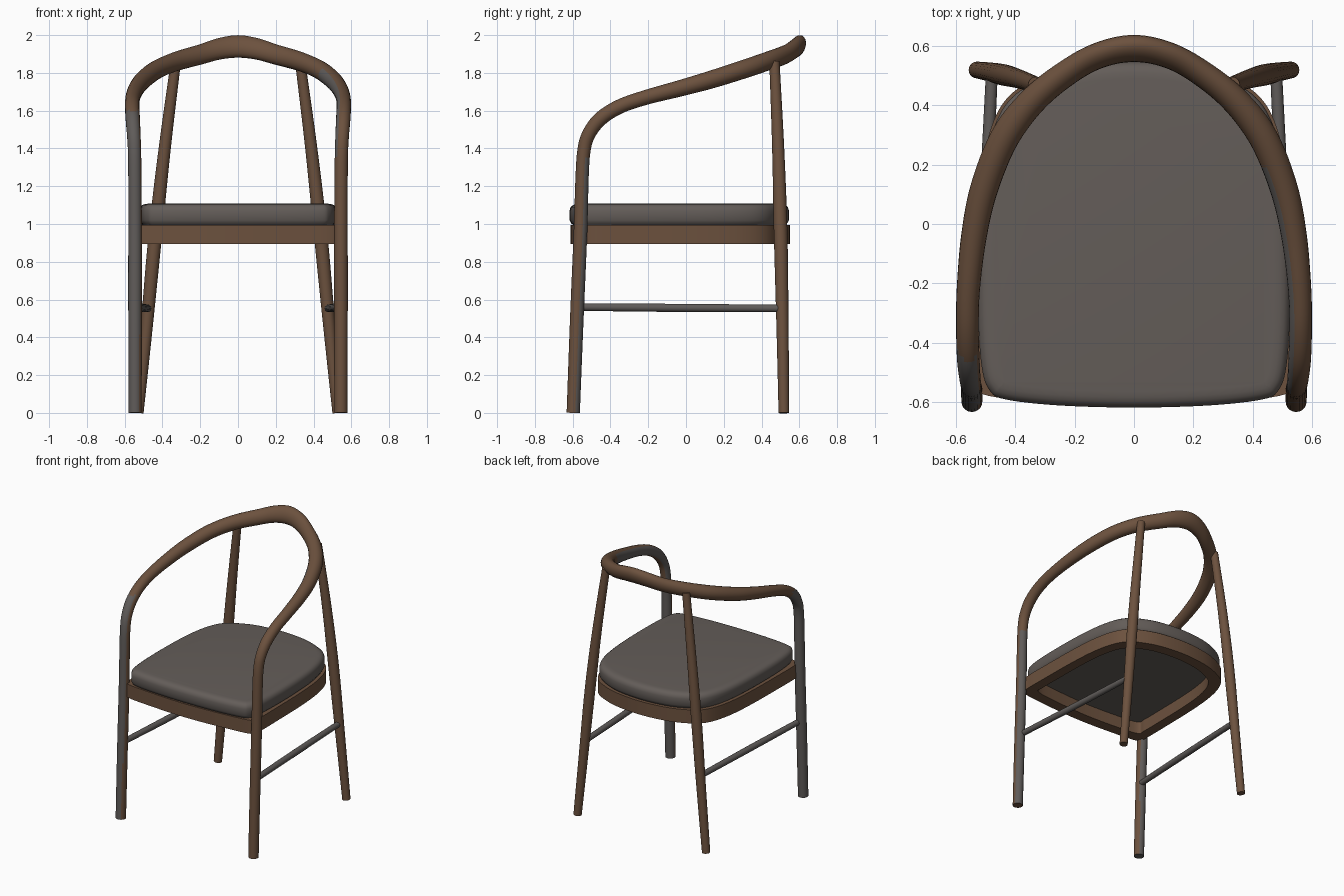
import bpy, bmesh, math
from mathutils import Vector

if "Cube" in bpy.data.objects:
    bpy.data.objects.remove(bpy.data.objects["Cube"])


def material(name, rgb):
    m = bpy.data.materials.new(name)
    m.diffuse_color = (*rgb, 1)
    m.use_nodes = True
    m.node_tree.nodes["Principled BSDF"].inputs["Base Color"].default_value = m.diffuse_color
    return m


WOOD = material("brown wood", (0.15, 0.083, 0.048))
GREY = material("grey wood", (0.115, 0.105, 0.1))
FABRIC = material("grey fabric", (0.127, 0.11, 0.1))


def spline(pts, n, closed=False):
    """Catmull-Rom resampling of points with any number of components."""
    pts = [Vector(p) for p in pts]
    count = len(pts)
    out = []
    for i in range(count if closed else count - 1):
        if closed:
            a, b, c, d = (pts[(i + k) % count] for k in (-1, 0, 1, 2))
        else:
            a, b, c, d = (pts[min(max(i + k, 0), count - 1)] for k in (-1, 0, 1, 2))
        for s in range(n):
            t = s / n
            out.append(0.5 * (2 * b + (c - a) * t + (2 * a - 5 * b + 4 * c - d) * t * t
                              + (3 * b - a - 3 * c + d) * t ** 3))
    if not closed:
        out.append(pts[-1])
    return out


def loft(name, rings, mats, caps=True, wrap=False, rule=None):
    """Skin a list of closed rings of equal size."""
    bm = bmesh.new()
    vr = [[bm.verts.new(p) for p in r] for r in rings]
    pairs = list(zip(vr, vr[1:])) + ([(vr[-1], vr[0])] if wrap else [])
    for r0, r1 in pairs:
        for i in range(len(r0)):
            j = (i + 1) % len(r0)
            bm.faces.new((r0[i], r0[j], r1[j], r1[i]))
    if caps:
        bm.faces.new(vr[0])
        bm.faces.new(vr[-1])
    bmesh.ops.recalc_face_normals(bm, faces=bm.faces)
    if rule:
        for f in bm.faces:
            f.material_index = rule(f.calc_center_median(), f.normal)
    me = bpy.data.meshes.new(name)
    bm.to_mesh(me)
    bm.free()
    for m in mats:
        me.materials.append(m)
    ob = bpy.data.objects.new(name, me)
    bpy.context.collection.objects.link(ob)
    bpy.ops.object.select_all(action='DESELECT')
    ob.select_set(True)
    bpy.context.view_layer.objects.active = ob
    bpy.ops.object.shade_smooth_by_angle(angle=math.radians(40))
    return ob


def tube(name, path, mats, n=6, sides=20, rule=None, shape=None):
    """Round rod along points (x, y, z, radius); shape may distort its section."""
    pts = spline(path, n)
    pos = [Vector(p[:3]) for p in pts]
    rings, u = [], Vector((1, 0, 0))
    for i, p in enumerate(pos):
        t = (pos[min(i + 1, len(pos) - 1)] - pos[max(i - 1, 0)]).normalized()
        u = (u - t * u.dot(t)).normalized()
        v = t.cross(u)
        ring = [pts[i][3] * (u * math.cos(a) + v * math.sin(a))
                for a in (2 * math.pi * k / sides for k in range(sides))]
        rings.append([p + (shape(p, o) if shape else o) for o in ring])
    return loft(name, rings, mats, rule=rule)


def mirrored(half):
    """Path from a half that ends on the centre line."""
    return half + [(-p[0], *p[1:]) for p in reversed(half[:-1])]


# Front legs, arms and crest: one continuous bent rod
half = [(0.545, -0.597, 0, 0.035), (0.545, -0.578, 0.5, 0.036), (0.545, -0.559, 0.95, 0.036),
        (0.546, -0.55, 1.25, 0.035), (0.548, -0.54, 1.39, 0.035), (0.552, -0.515, 1.475, 0.036),
        (0.557, -0.455, 1.555, 0.038), (0.56, -0.355, 1.62, 0.038), (0.557, -0.22, 1.668, 0.039),
        (0.538, -0.04, 1.716, 0.043), (0.502, 0.125, 1.762, 0.047), (0.432, 0.295, 1.816, 0.049),
        (0.33, 0.425, 1.86, 0.049), (0.2, 0.525, 1.897, 0.049), (0.1, 0.573, 1.927, 0.051),
        (0, 0.59, 1.94, 0.053)]


def crest_section(p, o):
    """Taller, backward-leaning section towards the crest."""
    f = min(max((p.y - 0.35) / 0.24, 0), 1)
    return Vector((o.x * (1 - 0.15 * f), o.y * (1 - 0.18 * f) + 0.25 * f * o.z, o.z * (1 + 0.12 * f)))


def weathering(c, n):
    if c.x < 0:  # left leg is grey apart from its inner side
        return int(c.y < -0.4 and c.z < 1.6 and n.x < (0.8 if c.z > 0.4 else 0.6))
    if c.z < 1.35:  # right leg is grey only at the back
        return int(-0.2 * n.x + 0.95 * n.y > 0.15)
    return int(c.y < 0.2 and n.x < -0.5)


tube("arm_loop_and_front_legs", mirrored(half), [WOOD, GREY], rule=weathering, shape=crest_section)

# Rear legs and side stretchers
for s, side in ((1, "right"), (-1, "left")):
    tube("rear_leg_" + side, [(s * 0.528, 0.518, 0, 0.028), (s * 0.484, 0.511, 0.45, 0.032),
                              (s * 0.437, 0.501, 0.95, 0.036), (s * 0.388, 0.488, 1.4, 0.032),
                              (s * 0.329, 0.468, 1.86, 0.027)], [WOOD])
    tube("stretcher_" + side, [(s * 0.535, -0.575, 0.56, 0.02), (s * 0.505, -0.05, 0.556, 0.022),
                               (s * 0.478, 0.505, 0.553, 0.02)], [GREY], sides=14)


def outline(half_pts, n=6):
    pts = half_pts + [(-x, y) for x, y in reversed(half_pts[1:-1])]
    return spline(pts, n, closed=True)


def level(shape, z, inset=0.0):
    """Outline at height z, moved inwards along its normal."""
    out, k = [], len(shape)
    for i, p in enumerate(shape):
        t = (shape[(i + 1) % k] - shape[i - 1]).normalized()
        out.append(Vector((p.x + t.y * inset, p.y - t.x * inset, z)))
    return out


def shrunk(shape, z, f):
    """Outline at height z, scaled about the seat centre."""
    return [Vector((p.x * f, (p.y + 0.03) * f - 0.03, z)) for p in shape]


# Seat frame: open ring of rails
frame = outline([(0, 0.55), (0.2, 0.53), (0.34, 0.482), (0.425, 0.425), (0.478, 0.33), (0.512, 0.18),
                 (0.528, -0.03), (0.533, -0.3), (0.533, -0.5), (0.515, -0.57), (0.3, -0.598), (0, -0.612)])
loft("seat_frame", [shrunk(frame, 0.895, 1), shrunk(frame, 0.995, 1), shrunk(frame, 0.995, 0.86),
                    shrunk(frame, 0.895, 0.86)], [WOOD], caps=False, wrap=True)

# Cushion with rounded edges, its underside visible through the frame
pad = outline([(0, 0.545), (0.2, 0.525), (0.335, 0.475), (0.42, 0.415), (0.472, 0.32), (0.506, 0.17),
               (0.522, -0.04), (0.524, -0.3), (0.512, -0.48), (0.485, -0.56), (0.43, -0.59),
               (0.25, -0.61), (0, -0.617)])
profile = [(0.985, 0.03), (1.003, 0.01), (1.02, 0.0), (1.07, 0.0), (1.09, 0.006),
           (1.101, 0.02), (1.106, 0.035), (1.108, 0.055)]
loft("seat_cushion", [level(pad, z, i) for z, i in profile], [FABRIC])
